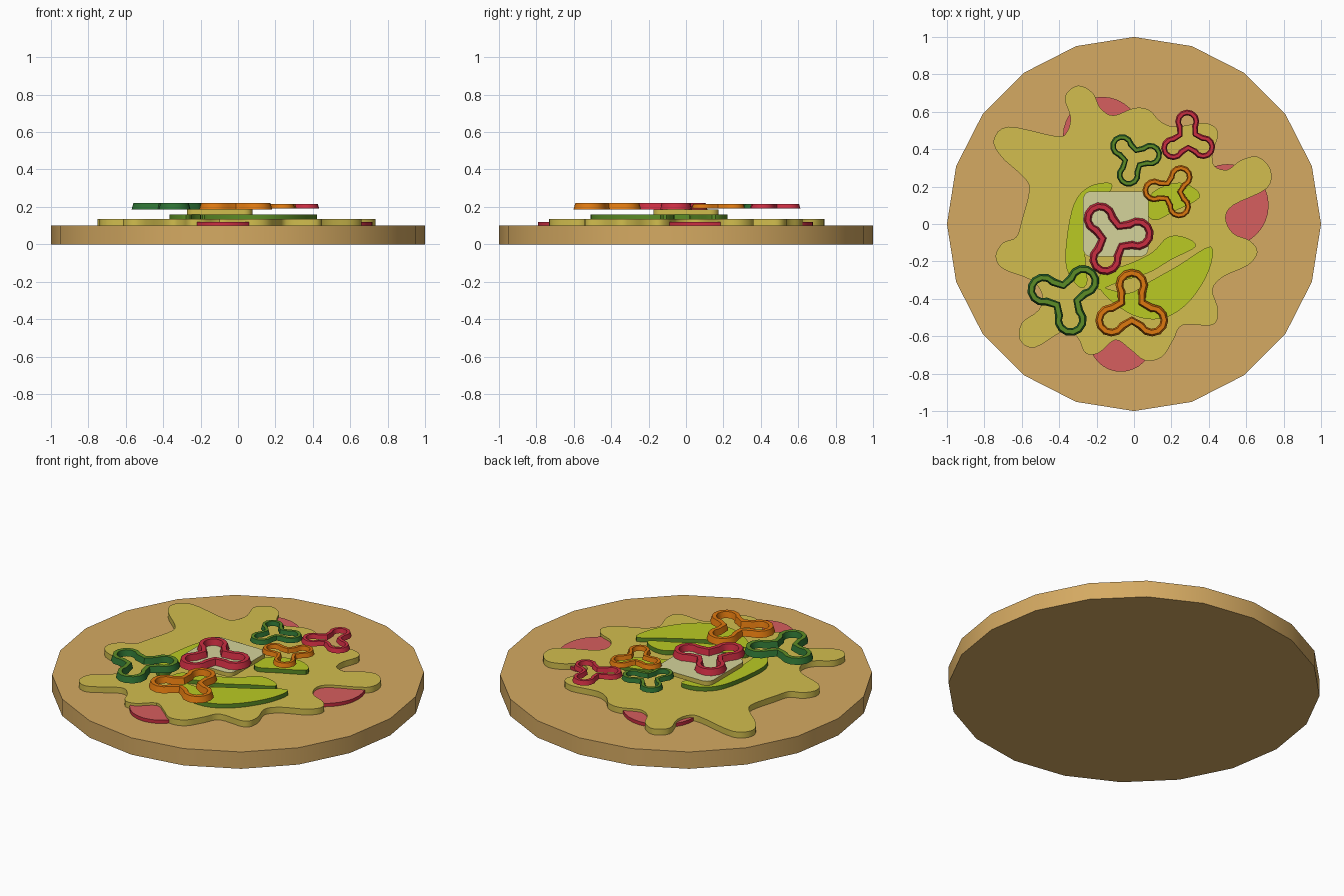
import bpy
import bmesh
from math import cos, sin, pi, radians
from mathutils import Vector

cube = bpy.data.objects.get("Cube")
if cube:
    bpy.data.objects.remove(cube, do_unlink=True)


def linear(channel):
    c = channel / 255
    return c / 12.92 if c < 0.04045 else ((c + 0.055) / 1.055) ** 2.4


def material(name, *rgb):
    mat = bpy.data.materials.new(name)
    colour = (*[linear(c) for c in rgb], 1)
    mat.use_nodes = True
    mat.diffuse_color = colour
    bsdf = next(n for n in mat.node_tree.nodes if n.type == 'BSDF_PRINCIPLED')
    bsdf.inputs["Base Color"].default_value = colour
    return mat


crust = material("crust tan", 213, 170, 98)
cheese = material("cheese yellow", 210, 190, 78)
ham = material("ham pink", 214, 94, 94)
red = material("pepper red", 203, 45, 65)
orange = material("pepper orange", 222, 120, 15)
lime = material("avocado lime", 186, 202, 36)
green = material("flesh green", 92, 140, 38)
dark_green = material("skin green", 45, 112, 50)
pale = material("pale cheese", 213, 212, 155)


def finish(bm, name, top_mat, side_mat):
    """Turn a bmesh into an object; upward faces get the top colour."""
    bmesh.ops.recalc_face_normals(bm, faces=bm.faces)
    for face in bm.faces:
        face.material_index = 0 if face.normal.z > 0.9 else 1
    mesh = bpy.data.meshes.new(name)
    bm.to_mesh(mesh)
    bm.free()
    mesh.materials.append(top_mat)
    mesh.materials.append(side_mat)
    obj = bpy.data.objects.new(name, mesh)
    bpy.context.collection.objects.link(obj)
    bpy.ops.object.select_all(action='DESELECT')
    obj.select_set(True)
    bpy.context.view_layer.objects.active = obj
    bpy.ops.object.shade_smooth_by_angle(angle=radians(32))
    return obj


def slab(name, outline, bottom, top, top_mat, side_mat):
    """Flat slice: an outline raised from bottom to top."""
    bm = bmesh.new()
    low = [bm.verts.new((x, y, bottom)) for x, y in outline]
    high = [bm.verts.new((x, y, top)) for x, y in outline]
    bm.faces.new(low)
    bm.faces.new(high)
    for i in range(len(low)):
        bm.faces.new((low[i - 1], low[i], high[i], high[i - 1]))
    return finish(bm, name, top_mat, side_mat)


def circle(x, y, radius, sides):
    return [(x + radius * cos(2 * pi * i / sides), y + radius * sin(2 * pi * i / sides))
            for i in range(sides)]


def smooth_outline(points, steps=4):
    """Closed flowing curve through points given in hundredths."""
    pts = [Vector(p) / 100 for p in points]
    count = len(pts)
    result = []
    for i in range(count):
        a, b, c, d = (pts[(i + k) % count] for k in (-1, 0, 1, 2))
        for s in range(steps):
            t = s / steps
            result.append(b + 0.5 * t * (c - a + t * (2 * a - 5 * b + 4 * c - d
                                                      + t * (3 * (b - c) + d - a))))
    return result


# Crust
slab("crust", circle(0, 0, 1, 20), 0, 0.1, crust, crust)

# Ham discs that peek out from under the melted cheese
for name, x, y, radius in (("ham_left_side", 0.5, 0.1, 0.22),
                           ("ham_back", -0.17, 0.47, 0.21),
                           ("ham_front", -0.07, -0.62, 0.17)):
    slab(name, circle(x, y, radius, 32), 0.1, 0.12, ham, red)

# Melted cheese with wavy lobes
melt = [(-30, 74), (-22, 70), (-18, 62), (-11, 58), (0, 62), (8, 61), (14, 55), (22, 52),
        (38, 54), (45, 49), (42, 38), (43, 31), (50, 29), (57, 34), (66, 36), (73, 29),
        (71, 19), (53, 10), (49, 3), (53, -5), (62, -9), (66, -15), (61, -22), (48, -28),
        (42, -35), (45, -46), (42, -54), (26, -54), (21, -62), (15, -71), (6, -73),
        (-2, -67), (-10, -62), (-19, -69), (-26, -69), (-30, -61), (-37, -57), (-53, -66),
        (-61, -62), (-60, -53), (-51, -46), (-49, -38), (-55, -30), (-70, -24), (-74, -17),
        (-70, -10), (-63, -7), (-60, 2), (-56, 18), (-59, 25), (-71, 36), (-75, 45),
        (-67, 52), (-42, 47), (-36, 49), (-34, 57), (-37, 68)]
slab("melted_cheese", smooth_outline(melt), 0.1, 0.135, cheese, cheese)

# Avocado slices with green skin
slices = {
    "avocado_right": [(-13, 22), (-24, 20), (-32, 11), (-36, -8), (-36, -24), (-29, -34),
                      (-25, -31), (-26, -20), (-25, 5), (-13, 17)],
    "avocado_middle": [(18, -7), (27, -7), (33, -12), (20, -19), (8, -26), (-8, -31),
                       (-19, -35), (-18, -27), (-2, -21), (10, -15)],
    "avocado_front": [(41, -12), (40, -25), (30, -41), (17, -50), (3, -50), (-10, -43),
                      (-18, -34), (-3, -37), (8, -31), (24, -22)],
    "avocado_back": [(35, 14), (31, 20), (22, 22), (10, 17), (6, 8), (11, 2), (22, 7)],
}
for name, points in slices.items():
    slab(name, smooth_outline(points), 0.135, 0.16, lime, green)

# Square cheese slice with rounded corners
half, corner = 0.13, 0.045
square = [(-0.098 + sx * half + corner * cos(a), sy * half + corner * sin(a))
          for q, (sx, sy) in enumerate(((1, 1), (-1, 1), (-1, -1), (1, -1)))
          for a in [(q + k / 5) * pi / 2 for k in range(6)]]
slab("cheese_slice", square, 0.16, 0.185, pale, cheese)


def trefoil(radius, spread, valley, height):
    """Three-lobed loop: an arc for each lobe, then the valley before the next."""
    loop = []
    for lobe in range(3):
        turn = lobe * 2 * pi / 3
        for k in range(-4, 5):
            a = turn + radians(spread) * k / 4
            loop.append(Vector((0.125 * cos(turn) + radius * cos(a),
                                0.125 * sin(turn) + radius * sin(a), height)))
        a = turn + pi / 3
        loop.append(Vector((valley * cos(a), valley * sin(a), height)))
    return loop


def pepper_ring(name, x, y, angle, size, flesh, skin):
    bm = bmesh.new()
    h = 0.0175
    loops = [[bm.verts.new(p) for p in trefoil(*shape)] for shape in
             ((0.087, 118, 0.085, -h), (0.077, 120, 0.077, h),
              (0.054, 128, 0.050, h), (0.046, 132, 0.042, -h))]
    for j, outer in enumerate(loops):
        inner = loops[(j + 1) % len(loops)]
        for i in range(len(outer)):
            bm.faces.new((outer[i - 1], outer[i], inner[i], inner[i - 1]))
    ring = finish(bm, name, flesh, skin)
    ring.location = (x, y, 0.203)
    ring.rotation_euler.z = radians(angle)
    ring.scale = (size, size, size)


# Pepper rings
pepper_ring("green_ring_large", -0.365, -0.39, 42, 1, green, dark_green)
pepper_ring("orange_ring_large", -0.012, -0.452, 90, 1, orange, orange)
pepper_ring("red_ring_large", -0.105, -0.07, 8, 1, red, red)
pepper_ring("green_ring_small", -0.002, 0.35, 13, 0.73, green, dark_green)
pepper_ring("red_ring_small", 0.288, 0.455, 92, 0.74, red, red)
pepper_ring("orange_ring_small", 0.2, 0.175, 57, 0.73, orange, orange)
